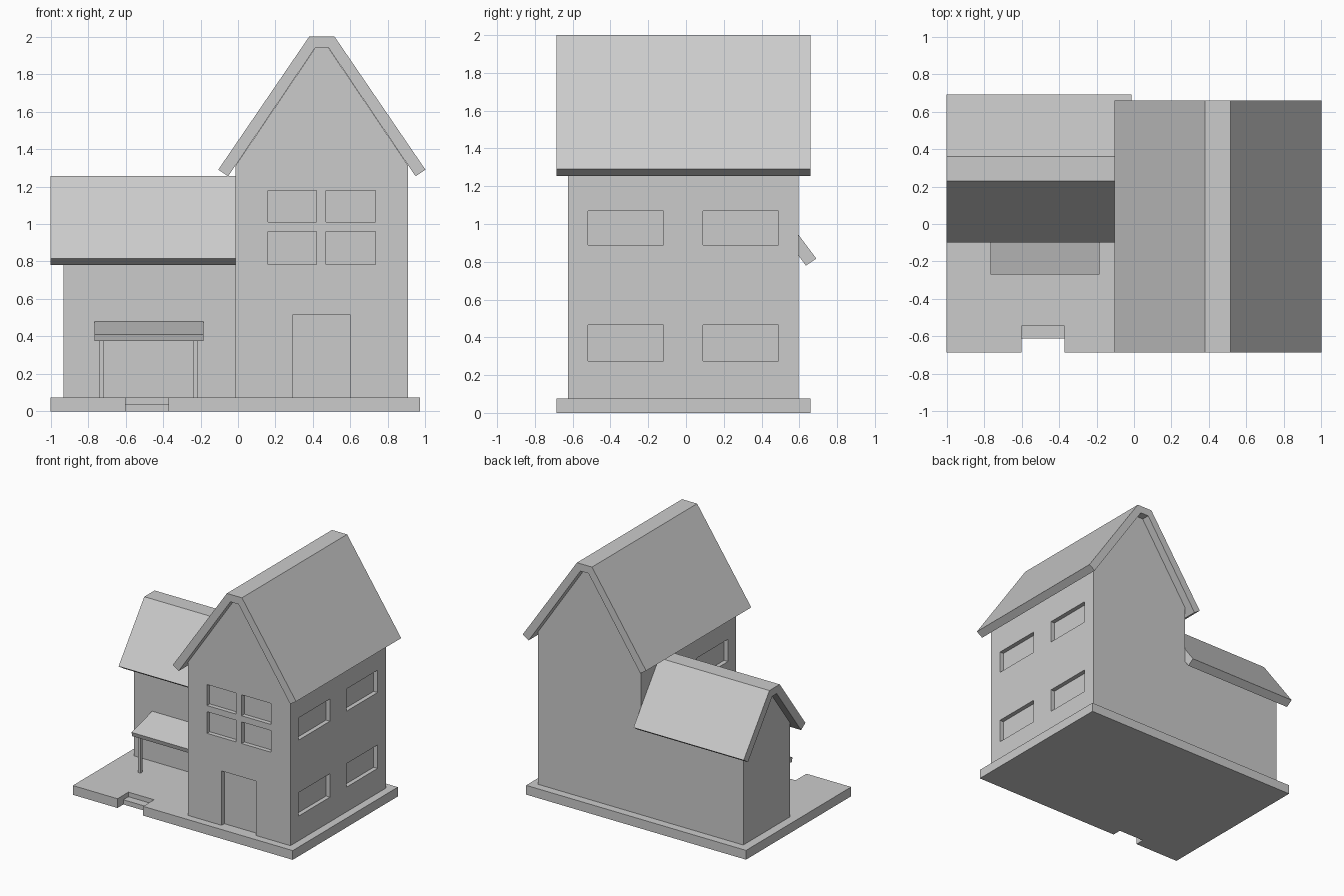
import bpy, bmesh

if "Cube" in bpy.data.objects:
    bpy.data.objects.remove(bpy.data.objects["Cube"])

PLINTH = 0.075


def prism(name, pts, axis, lo, hi):
    """Extrude a 2D profile along an axis: x takes (y,z), y takes (x,z), z takes (x,y)."""
    i = "xyz".index(axis)
    bm = bmesh.new()
    verts = []
    for p in pts:
        co = list(p)
        co.insert(i, lo)
        verts.append(bm.verts.new(co))
    face = bm.faces.new(verts)
    out = bmesh.ops.extrude_face_region(bm, geom=[face])
    move = [0, 0, 0]
    move[i] = hi - lo
    bmesh.ops.translate(bm, vec=move, verts=[v for v in out["geom"] if isinstance(v, bmesh.types.BMVert)])
    bmesh.ops.recalc_face_normals(bm, faces=bm.faces)
    mesh = bpy.data.meshes.new(name)
    bm.to_mesh(mesh)
    bm.free()
    ob = bpy.data.objects.new(name, mesh)
    bpy.context.collection.objects.link(ob)
    return ob


def box(name, x, y, z):
    return prism(name, [(x[0], y[0]), (x[1], y[0]), (x[1], y[1]), (x[0], y[1])], "z", *z)


def gable(name, half, centre, axis, lo, hi):
    """Profile given for one half (offset from centre, z), mirrored to the other."""
    pts = [(centre + d, z) for d, z in half] + [(centre - d, z) for d, z in reversed(half)]
    return prism(name, pts, axis, lo, hi)


# Base slab with a notch for the entry step
prism("base_slab", [(-1, -0.685), (-0.6, -0.685), (-0.6, -0.545), (-0.37, -0.545),
                    (-0.37, -0.685), (0.97, -0.685), (0.97, 0.66), (-1, 0.66)], "z", 0, PLINTH)
box("entry_step", (-0.6, -0.37), (-0.61, -0.545), (0, 0.038))

# Main house: walls and steep roof, ridge along y
C = 0.4475
house = gable("main_walls", [(0.46, PLINTH), (0.46, 1.312), (0.035, 1.94)], C, "y", -0.625, 0.595)
# Roof shell: outer slope up and over, inner slope back
outer = [(0.5525, 1.29), (0.0675, 2.0)]
inner = [(0.036, 1.94), (0.5, 1.255)]


def roof(name, outer, inner, c, axis, lo, hi):
    pts = [(c + d, z) for d, z in outer] + [(c - d, z) for d, z in reversed(outer)]
    pts += [(c - d, z) for d, z in reversed(inner)] + [(c + d, z) for d, z in inner]
    return prism(name, pts, axis, lo, hi)


roof("main_roof", outer, inner, C, "y", -0.685, 0.66)

# Side wing: walls and roof, ridge along x
W = 0.295
gable("wing_walls", [(0.3, PLINTH), (0.3, 0.833), (0.028, 1.195)], W, "x", -0.93, -0.0125)
roof("wing_roof", [(0.395, 0.817), (0.066, 1.255)], [(0.028, 1.195), (0.34, 0.78)],
     W, "x", -1.0, -0.0125)

# Recessed door and windows
D = 0.035
cutters = [box("door_cutter", (0.29, 0.6), (-0.7, -0.625 + D), (0.03, 0.515))]
for x in ((0.16, 0.42), (0.47, 0.735)):
    for z in ((0.785, 0.96), (1.01, 1.18)):
        cutters.append(box("front_window_cutter", x, (-0.7, -0.625 + D), z))
for z in ((0.275, 0.465), (0.89, 1.07)):
    for y in ((-0.52, -0.12), (0.09, 0.49)):
        cutters.append(box("right_window_cutter", (0.9075 - D, 1.0), y, z))
    cutters.append(box("left_window_cutter", (-0.1, -0.0125 + D), (-0.52, -0.12), z))

for c in cutters:
    mod = house.modifiers.new("recess", "BOOLEAN")
    mod.operation = "DIFFERENCE"
    mod.solver = "EXACT"
    mod.object = c
# Bake the recesses, then drop the cutters
deps = bpy.context.evaluated_depsgraph_get()
mesh = bpy.data.meshes.new_from_object(house.evaluated_get(deps))
house.modifiers.clear()
house.data = mesh
for c in cutters:
    bpy.data.objects.remove(c)

# Porch awning and its posts
prism("porch_awning", [(-0.27, 0.41), (-0.005, 0.48), (-0.005, 0.442), (-0.26, 0.375)],
      "x", -0.765, -0.185)
for side, x in (("left", -0.74), ("right", -0.24)):
    box("porch_post_" + side, (x, x + 0.025), (-0.225, -0.2), (PLINTH, 0.392))
